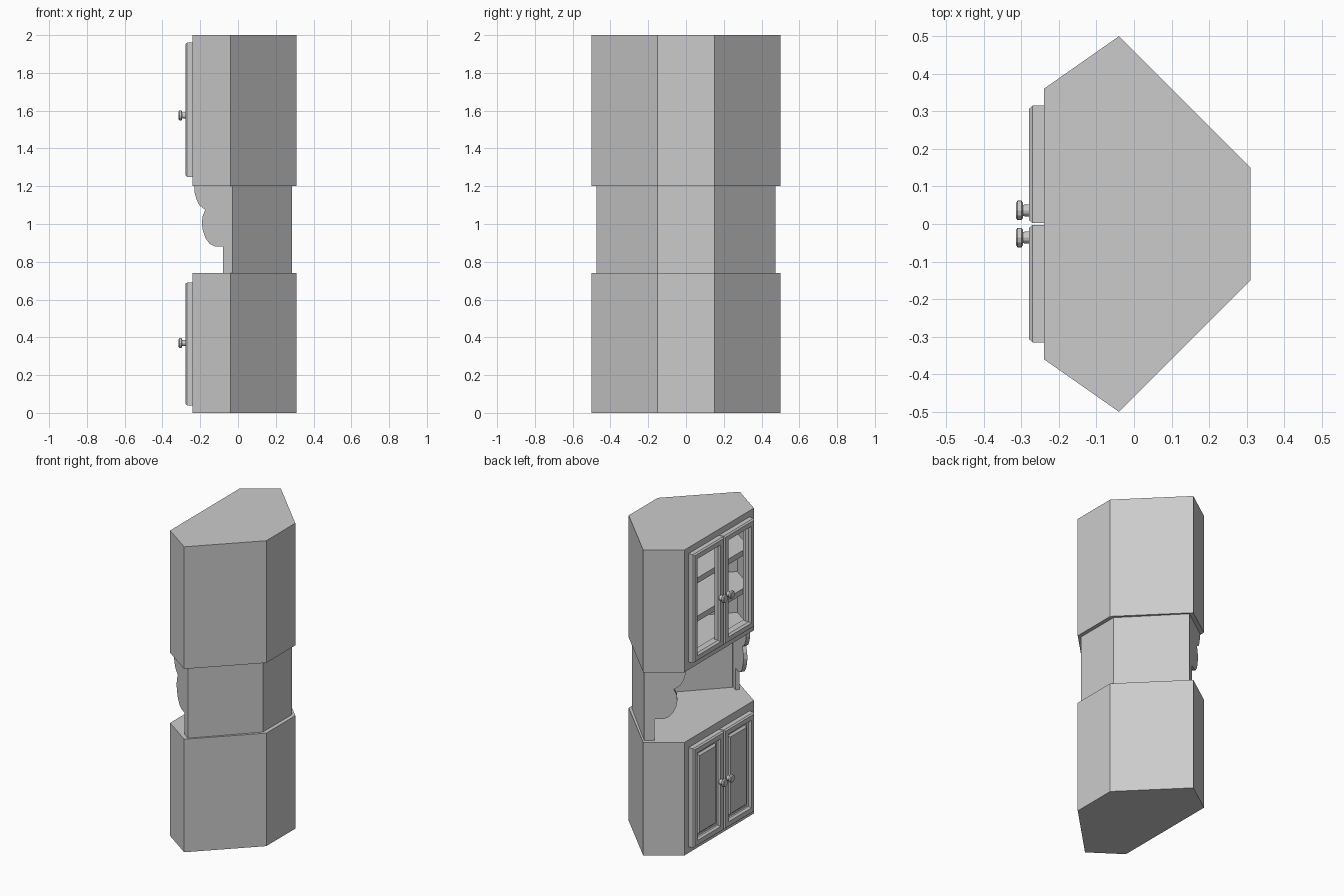
import bpy, bmesh, math
from mathutils import Vector

if "Cube" in bpy.data.objects:
    bpy.data.objects.remove(bpy.data.objects["Cube"])


def finish(name, bm):
    bmesh.ops.recalc_face_normals(bm, faces=bm.faces[:])
    me = bpy.data.meshes.new(name)
    bm.to_mesh(me)
    bm.free()
    ob = bpy.data.objects.new(name, me)
    bpy.context.collection.objects.link(ob)
    return ob


def extrude(name, pts, vec):
    """Closed solid from a 3D outline pushed along vec."""
    bm = bmesh.new()
    vec = Vector(vec)
    a = [bm.verts.new(p) for p in pts]
    b = [bm.verts.new(Vector(p) + vec) for p in pts]
    bm.faces.new(a)
    bm.faces.new(b)
    for i in range(len(a)):
        j = (i + 1) % len(a)
        bm.faces.new((a[i], a[j], b[j], b[i]))
    return finish(name, bm)


def prism(name, outline, z0, z1):
    return extrude(name, [(x, y, z0) for x, y in outline], (0, 0, z1 - z0))


def loft(name, rings, closed):
    """Skin a list of equal rings; closed joins last to first, else caps both."""
    bm = bmesh.new()
    vs = [[bm.verts.new(p) for p in r] for r in rings]
    n = len(vs[0])
    pairs = list(zip(vs, vs[1:])) + ([(vs[-1], vs[0])] if closed else [])
    for r, s in pairs:
        for i in range(n):
            j = (i + 1) % n
            bm.faces.new((r[i], r[j], s[j], s[i]))
    if not closed:
        bm.faces.new(vs[0])
        bm.faces.new(vs[-1])
    return finish(name, bm)


def door(name, y0, y1, z0, z1, steps, closed):
    """Moulded door from (inset, x) steps."""
    rings = [[(x, y0 + d, z0 + d), (x, y1 - d, z0 + d),
              (x, y1 - d, z1 - d), (x, y0 + d, z1 - d)] for d, x in steps]
    return loft(name, rings, closed)


def mirrored(half):
    return half + [(x, -y) for x, y in reversed(half)]


def knob(name, y, z):
    # stem and chamfered head turned about the x axis
    prof = [(0.017, -0.275), (0.015, -0.296), (0.021, -0.296), (0.026, -0.300),
            (0.026, -0.310), (0.021, -0.314)]
    rings = [[(x, y + r * math.cos(math.tau * i / 12), z + r * math.sin(math.tau * i / 12))
              for i in range(12)] for r, x in prof]
    return loft(name, rings, False)


OUTER = mirrored([(-0.24, 0.36), (-0.04, 0.5), (0.31, 0.15)])
INNER = mirrored([(-0.22, 0.35), (-0.04, 0.474), (0.29, 0.142)])
SHELF = mirrored([(-0.205, 0.358), (-0.04, 0.473), (0.289, 0.141)])

# lower cabinet
prism("lower_cabinet", OUTER, 0, 0.74)

# upper cabinet, hollowed out with a front opening
upper = prism("upper_cabinet", OUTER, 1.2, 2.0)
cutters = [prism("cavity_cutter", INNER, 1.22, 1.98),
           prism("opening_cutter", [(-0.3, -0.275), (-0.1, -0.275), (-0.1, 0.275), (-0.3, 0.275)],
                 1.295, 1.915)]
for c in cutters:
    m = upper.modifiers.new("cut", "BOOLEAN")
    m.operation = "DIFFERENCE"
    m.solver = "EXACT"
    m.object = c
    c.hide_render = True
bpy.context.view_layer.objects.active = upper
for m in list(upper.modifiers):
    bpy.ops.object.modifier_apply(modifier=m.name)
for c in cutters:
    bpy.data.objects.remove(c)

# shelves
for i, z in enumerate((1.47, 1.72)):
    prism(f"shelf_{i + 1}", SHELF, z - 0.018, z + 0.018)

# niche back wall, a shell open to the front
wall = [(-0.03, 0.475), (0.285, 0.15), (0.285, -0.15), (-0.03, -0.475),
        (-0.03, -0.44), (0.26, -0.14), (0.26, 0.14), (-0.03, 0.44)]
prism("niche_back", wall, 0.74, 1.2)

# scrolled side brackets
scroll = [(-0.03, 0.74), (-0.08, 0.74), (-0.08, 0.88), (-0.125, 0.882), (-0.15, 0.895),
          (-0.172, 0.925), (-0.186, 0.965), (-0.191, 1.0), (-0.188, 1.04), (-0.174, 1.075),
          (-0.205, 1.10), (-0.22, 1.13), (-0.229, 1.165), (-0.232, 1.2), (-0.03, 1.2)]
for side, s in (("left", 1), ("right", -1)):
    pts = [(x, s * (0.475 + 0.7 * (x + 0.03)), z) for x, z in scroll]
    extrude(f"bracket_{side}", pts, (0.014, -0.0205 * s, 0))

# doors and knobs
edge = [(0, -0.24), (0, -0.27), (0.008, -0.279), (0.038, -0.279), (0.048, -0.266)]
panel = edge + [(0.048, -0.255), (0.062, -0.255), (0.074, -0.268)]
glazed = edge + [(0.048, -0.24)]
for side, y0, y1, ky in (("left", 0.002, 0.315, 0.036), ("right", -0.315, -0.002, -0.036)):
    door(f"lower_door_{side}", y0, y1, 0.04, 0.69, panel, False)
    door(f"upper_door_{side}", y0, y1, 1.25, 1.96, glazed, True)
    knob(f"lower_knob_{side}", ky, 0.37)
    knob(f"upper_knob_{side}", ky, 1.575)
